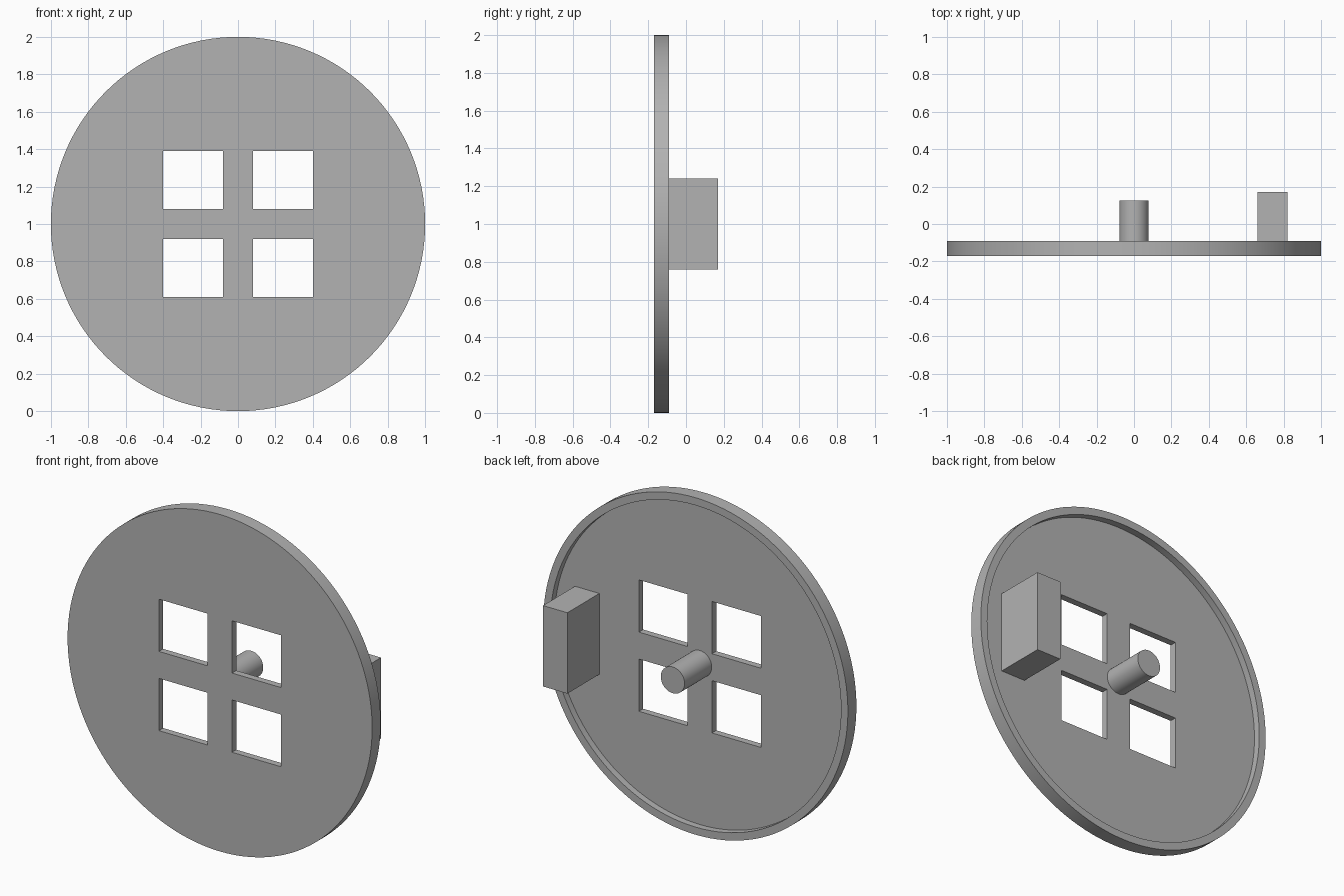
import bpy
import math

cube = bpy.data.objects.get("Cube")
if cube:
    bpy.data.objects.remove(cube, do_unlink=True)

GREY = (0.45, 0.45, 0.45, 1.0)
mat = bpy.data.materials.new("plain grey")
mat.use_nodes = True
mat.diffuse_color = GREY
mat.node_tree.nodes["Principled BSDF"].inputs["Base Color"].default_value = GREY

FRONT, FLOOR, RIM = -0.17, -0.13, -0.09   # y of front face, recess floor, rim
MID = 1.0                                 # height of the disc centre


def cylinder(name, radius, y0, y1, sides):
    """Cylinder lying along y, centred on the disc axis."""
    bpy.ops.mesh.primitive_cylinder_add(
        vertices=sides, radius=radius, depth=y1 - y0,
        location=(0, (y0 + y1) / 2, MID), rotation=(math.pi / 2, 0, 0))
    return finish(name)


def box(name, x0, x1, y0, y1, z0, z1):
    bpy.ops.mesh.primitive_cube_add(
        size=1, location=((x0 + x1) / 2, (y0 + y1) / 2, (z0 + z1) / 2))
    bpy.context.object.scale = (x1 - x0, y1 - y0, z1 - z0)
    return finish(name)


def finish(name):
    obj = bpy.context.object
    obj.name = name
    obj.data.materials.append(mat)
    bpy.ops.object.transform_apply(location=False, rotation=True, scale=True)
    return obj


def cut(target, cutter):
    mod = target.modifiers.new("cut", 'BOOLEAN')
    mod.operation = 'DIFFERENCE'
    mod.solver = 'EXACT'
    mod.object = cutter
    bpy.context.view_layer.objects.active = target
    bpy.ops.object.modifier_apply(modifier=mod.name)
    bpy.data.objects.remove(cutter, do_unlink=True)


def smooth(obj):
    bpy.ops.object.select_all(action='DESELECT')
    obj.select_set(True)
    bpy.context.view_layer.objects.active = obj
    bpy.ops.object.shade_smooth_by_angle(angle=math.radians(30))


# Round plate, hollowed at the back to leave a thin raised rim
disc = cylinder("round_plate", 1.0, FRONT, RIM, 128)
cut(disc, cylinder("recess_cutter", 0.955, FLOOR, RIM + 0.1, 128))

# Four square openings around a central cross
for sx in (-1, 1):
    for sz in (-1, 1):
        xs = sorted((sx * 0.08, sx * 0.4))
        zs = sorted((MID + sz * 0.08, MID + sz * 0.39))
        cut(disc, box("opening_cutter", *xs, FRONT - 0.1, RIM + 0.1, *zs))
smooth(disc)

# Central peg and side block standing on the recess floor
peg = cylinder("centre_peg", 0.078, FLOOR - 0.01, 0.125, 64)
smooth(peg)
box("side_block", 0.66, 0.82, FLOOR - 0.01, 0.17, MID - 0.24, MID + 0.24)
